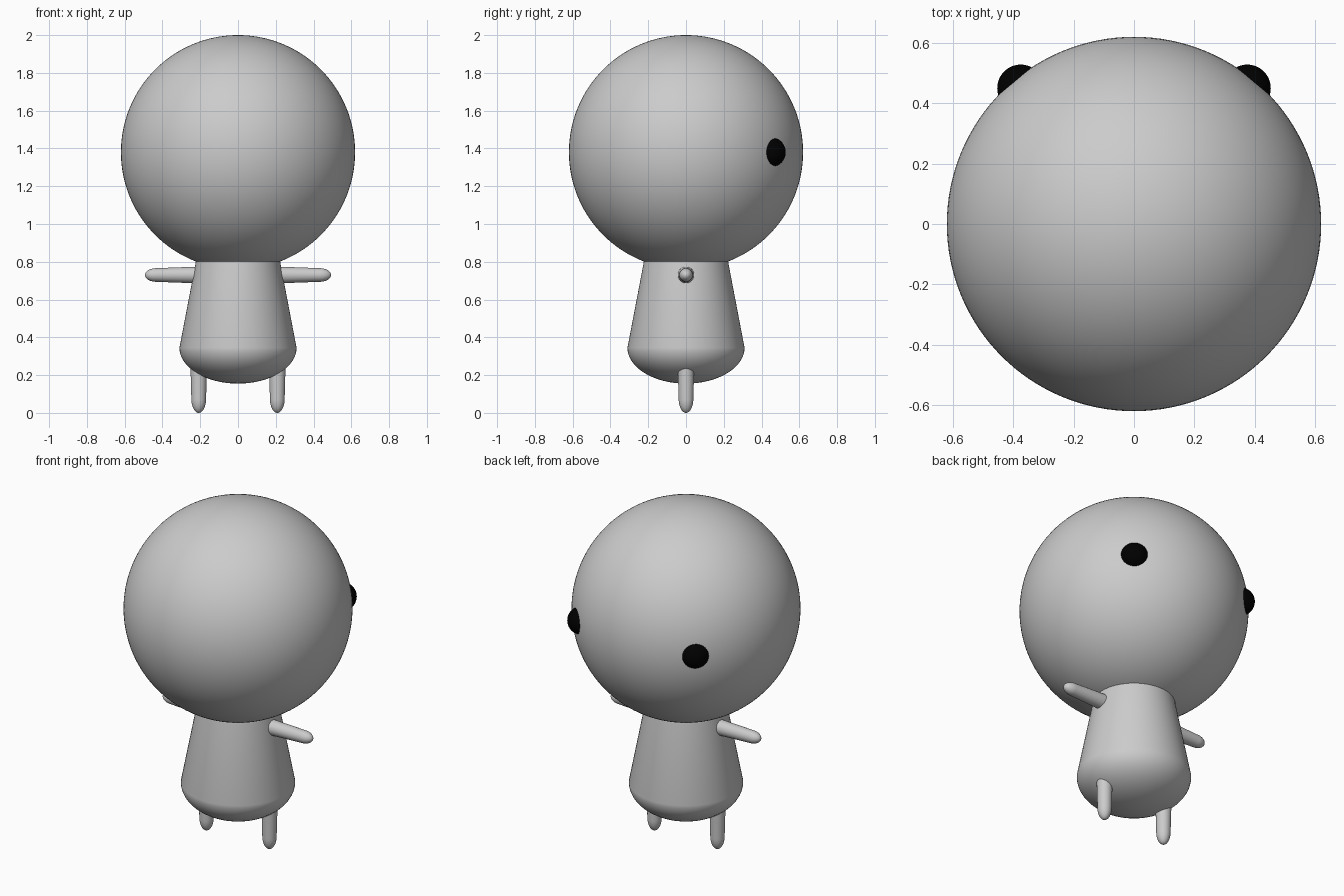
import bpy
import math

cube = bpy.data.objects.get("Cube")
if cube:
    bpy.data.objects.remove(cube, do_unlink=True)


def material(name, rgb):
    mat = bpy.data.materials.new(name)
    mat.use_nodes = True
    colour = (*rgb, 1)
    mat.diffuse_color = colour
    mat.node_tree.nodes["Principled BSDF"].inputs["Base Color"].default_value = colour
    return mat


grey = material("light_grey", (0.6, 0.6, 0.6))
black = material("black", (0.0, 0.0, 0.0))


def finish(obj, name, mat):
    obj.name = name
    obj.data.materials.append(mat)
    bpy.ops.object.select_all(action="DESELECT")
    obj.select_set(True)
    bpy.context.view_layer.objects.active = obj
    bpy.ops.object.shade_smooth_by_angle(angle=math.radians(40))
    return obj


def ball(name, radius, location, mat, segments=64):
    bpy.ops.mesh.primitive_uv_sphere_add(
        segments=segments, ring_count=segments // 2, radius=radius, location=location)
    return finish(bpy.context.object, name, mat)


def lathe(name, profile, location=(0, 0, 0), rotation=(0, 0, 0), segments=64):
    """Spin (radius, height) points around z; zero radius closes the end."""
    verts, faces, rings = [], [], []
    for r, z in profile:
        count = 1 if r < 1e-5 else segments
        rings.append([len(verts) + i for i in range(count)])
        verts += [(r * math.cos(math.tau * i / segments),
                   r * math.sin(math.tau * i / segments), z) for i in range(count)]
    for low, high in zip(rings, rings[1:]):
        for i in range(segments):
            j = (i + 1) % segments
            quad = [low[i % len(low)], low[j % len(low)],
                    high[j % len(high)], high[i % len(high)]]
            faces.append(list(dict.fromkeys(quad)))
    mesh = bpy.data.meshes.new(name)
    mesh.from_pydata(verts, [], faces)
    obj = bpy.data.objects.new(name, mesh)
    obj.location, obj.rotation_euler = location, rotation
    bpy.context.collection.objects.link(obj)
    return finish(obj, name, grey)


def dome(radius, depth, z, steps=16):
    """Quarter ellipse running from the lower pole out to the rim at z."""
    angles = [math.pi / 2 * i / steps for i in range(steps + 1)]
    return [(radius * math.sin(a), z - depth * math.cos(a)) for a in angles]


# Head
ball("head", 0.62, (0, 0, 1.38), grey, segments=128)

# Tapered body with a rounded base and a shallow cap hidden in the head
cap = [(r, 2 * 0.79 - z) for r, z in reversed(dome(0.225, 0.1, 0.79))]
lathe("body", dome(0.31, 0.19, 0.345) + cap)

# Limbs taper towards a rounded tip, which points down the local -z axis
limb_end = [(0.045, 0.3), (0, 0.3)]
for side, x in (("left", 1), ("right", -1)):
    ball(side + "_eye", 0.078, (x * 0.375, 0.45, 1.38), black)
    lathe(side + "_leg", dome(0.039, 0.075, 0.075) + limb_end,
          (x * 0.208, 0, 0), segments=32)
    lathe(side + "_arm", dome(0.036, 0.06, 0.06) + limb_end,
          (x * 0.493, 0, 0.73), (0, -x * math.pi / 2, 0), segments=32)
